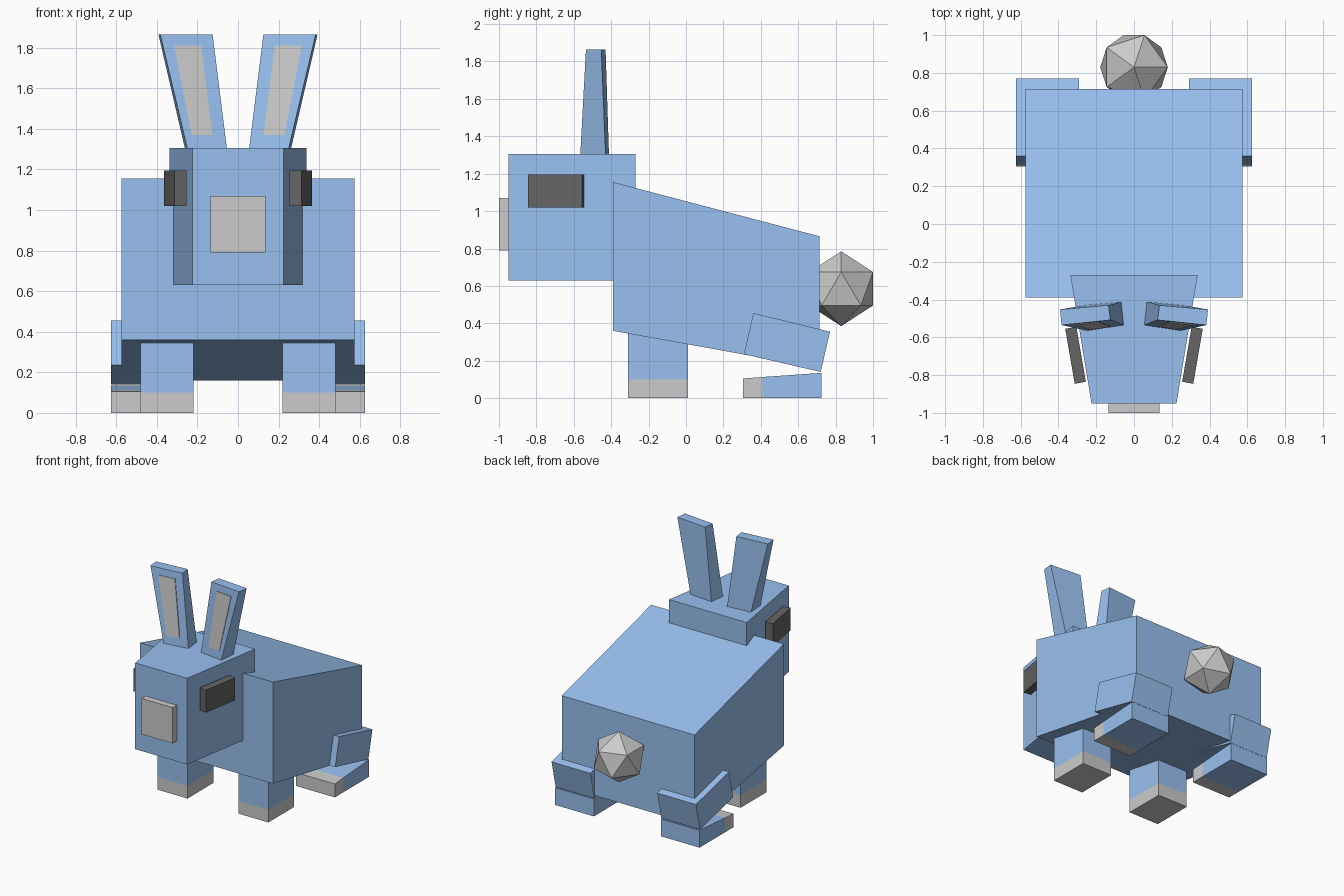
import bpy, bmesh
from mathutils import Vector

if "Cube" in bpy.data.objects:
    bpy.data.objects.remove(bpy.data.objects["Cube"])


def material(name, rgb):
    m = bpy.data.materials.new(name)
    m.diffuse_color = (*rgb, 1)
    m.use_nodes = True
    m.node_tree.nodes["Principled BSDF"].inputs["Base Color"].default_value = m.diffuse_color
    return m


BLUE = material("blue", (0.32, 0.53, 0.87))
BLACK = material("black", (0.13, 0.13, 0.13))


def loft(name, a, b, mat=None):
    """Solid between two matching polygon loops."""
    bm = bmesh.new()
    va = [bm.verts.new(p) for p in a]
    vb = [bm.verts.new(p) for p in b]
    bm.faces.new(va)
    bm.faces.new(vb)
    n = len(va)
    for i in range(n):
        j = (i + 1) % n
        bm.faces.new((va[i], va[j], vb[j], vb[i]))
    bmesh.ops.recalc_face_normals(bm, faces=bm.faces)
    me = bpy.data.meshes.new(name)
    bm.to_mesh(me)
    bm.free()
    ob = bpy.data.objects.new(name, me)
    bpy.context.collection.objects.link(ob)
    if mat:
        me.materials.append(mat)
    return ob


def side_profile(name, x0, x1, pts, mat=None):
    """Extrude a (y, z) profile along x."""
    return loft(name, [(x0, y, z) for y, z in pts], [(x1, y, z) for y, z in pts], mat)


def plan_profile(name, z0, z1, pts, mat=None):
    """Extrude an (x, y) outline along z."""
    return loft(name, [(x, y, z0) for x, y in pts], [(x, y, z1) for x, y in pts], mat)


def rect(a0, a1, b0, b1):
    return [(a0, b0), (a1, b0), (a1, b1), (a0, b1)]


def mirror(ob):
    ob.modifiers.new("mirror_x", "MIRROR").use_mirror_merge = False


# Body, tapered head and muzzle
side_profile("body", -0.575, 0.575,
             [(-0.39, 1.155), (0.715, 0.865), (0.715, 0.16), (-0.39, 0.36)], BLUE)
plan_profile("head", 0.63, 1.305,
             [(-0.225, -0.95), (0.225, -0.95), (0.337, -0.27), (-0.337, -0.27)], BLUE)
side_profile("muzzle", -0.135, 0.135, rect(-1.0, -0.945, 0.79, 1.07))

# Eyes, parallel to the sides of the head
mirror(plan_profile("eyes", 1.02, 1.195,
                    [(0.255, -0.835), (0.314, -0.846), (0.364, -0.555), (0.305, -0.545)], BLACK))

# Ears: inner front, outer front, outer back, inner back
EAR_Z0, EAR_Z1 = 1.305, 1.865
low = [(0.055, -0.535), (0.25, -0.565), (0.262, -0.43), (0.068, -0.412)]
high = [(0.125, -0.508), (0.383, -0.535), (0.392, -0.453), (0.135, -0.43)]
low = [Vector((x, y, EAR_Z0)) for x, y in low]
high = [Vector((x, y, EAR_Z1)) for x, y in high]
mirror(loft("ears", low, high, BLUE))


# Pale inner ear panels lying on the front faces
def on_ear(s, t):
    return low[0].lerp(low[1], s).lerp(high[0].lerp(high[1], s), t)


panel = [on_ear(*st) for st in ((0.31, 0.116), (0.82, 0.116), (0.78, 0.902), (0.25, 0.902))]
mirror(loft("inner_ears", [p + Vector((0, -0.004, 0)) for p in panel],
            [p + Vector((0, 0.01, 0)) for p in panel]))

# Front legs and paws
mirror(side_profile("front_legs", 0.22, 0.48, rect(-0.31, 0.01, 0.1, 0.45), BLUE))
mirror(side_profile("front_paws", 0.22, 0.48, rect(-0.31, 0.01, 0, 0.1)))

# Hind legs: tilted thigh, foot and toes
mirror(side_profile("thighs", 0.29, 0.625,
                    [(0.36, 0.455), (0.77, 0.355), (0.72, 0.14), (0.31, 0.235)], BLUE))
mirror(side_profile("hind_feet", 0.29, 0.625,
                    [(0.41, 0), (0.725, 0), (0.725, 0.135), (0.41, 0.113)], BLUE))
mirror(side_profile("hind_toes", 0.29, 0.625,
                    [(0.305, 0), (0.41, 0), (0.41, 0.113), (0.305, 0.105)]))

# Faceted tail
bpy.ops.mesh.primitive_ico_sphere_add(subdivisions=1, radius=0.2, location=(0, 0.83, 0.585))
bpy.context.object.name = "tail"
